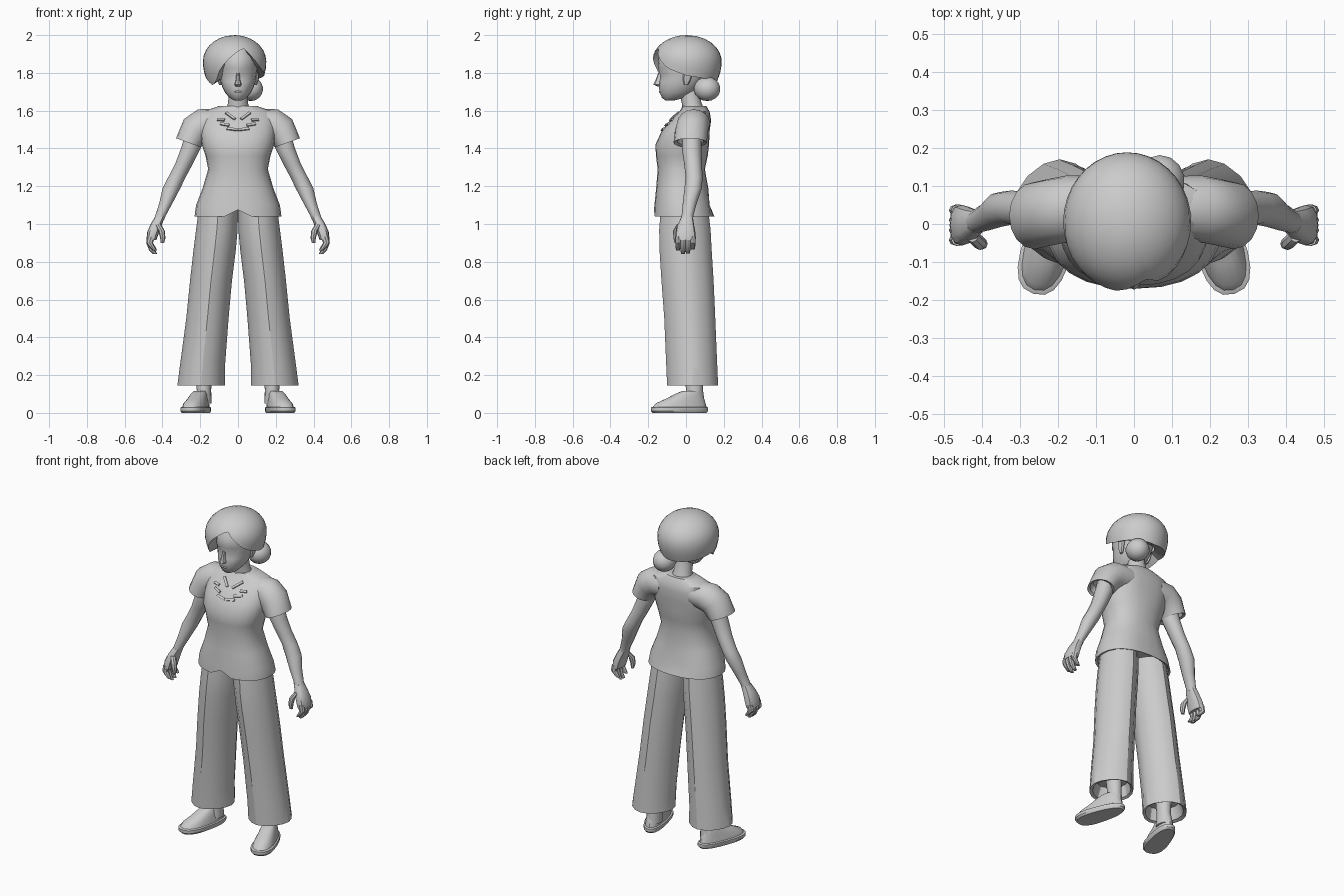
import bpy, bmesh, math
from mathutils import Vector, Matrix
from mathutils.bvhtree import BVHTree

GREY = bpy.data.materials.new("plain_grey")
GREY.diffuse_color = (0.6, 0.6, 0.6, 1)


def finish(name, bm, angle=35):
    bmesh.ops.recalc_face_normals(bm, faces=bm.faces)
    me = bpy.data.meshes.new(name)
    bm.to_mesh(me)
    bm.free()
    me.materials.append(GREY)
    ob = bpy.data.objects.new(name, me)
    bpy.context.collection.objects.link(ob)
    bpy.context.view_layer.objects.active = ob
    ob.select_set(True)
    bpy.ops.object.shade_smooth_by_angle(angle=math.radians(angle))
    ob.select_set(False)
    return ob


def spow(v, p):
    return math.copysign(abs(v) ** p, v)


def loft(name, rings, n=16, power=2.0, side=1, shape=None, angle=35):
    """Skin rings (x, y, z, half width, half depth, tilt in degrees)."""
    bm = bmesh.new()
    rows = []
    for i, r in enumerate(rings):
        x, y, z, ru, rv = r[:5]
        t = math.radians(r[5]) if len(r) > 5 else 0
        row = []
        for k in range(n):
            a = 2 * math.pi * k / n
            u = ru * spow(math.cos(a), 2 / power)
            v = rv * spow(math.sin(a), 2 / power)
            p = Vector((x + u * math.cos(t), y + v, z + u * math.sin(t)))
            if shape:
                p = shape(p, i, a)
            p.x *= side
            row.append(bm.verts.new(p))
        rows.append(row)
    for a, b in zip(rows, rows[1:]):
        for k in range(n):
            bm.faces.new((a[k], a[(k + 1) % n], b[(k + 1) % n], b[k]))
    bm.faces.new(rows[0])
    bm.faces.new(rows[-1])
    return finish(name, bm, angle)


# Shirt, with a recessed hem and a small notch at the front
def shirt_shape(p, i, a):
    if i < 3 and p.y < 0 and abs(p.x) < 0.03:
        p.z += 0.035
    if i > 2 and p.z < 1.5:                     # flatter back
        p.y = min(p.y, 0.125)
    return p


shirt = loft("shirt", [
    (0, -.01, 1.10, .19, .13), (0, -.01, 1.045, .215, .15), (0, -.01, 1.04, .23, .16),
    (0, -.015, 1.10, .222, .152), (0, -.02, 1.19, .187, .138), (0, -.025, 1.29, .158, .125),
    (0, -.022, 1.36, .172, .137), (0, -.02, 1.42, .192, .142), (0, .002, 1.49, .20, .132),
    (0, .025, 1.55, .20, .108), (0, .045, 1.595, .185, .08), (0, .045, 1.625, .10, .062)],
    n=24, power=2.3, shape=shirt_shape)

# Neck
loft("neck", [(0, .045, 1.58, .075, .065), (0, .03, 1.64, .052, .052),
              (0, .012, 1.72, .05, .055)], n=12)


# Head: a narrow chin, brow and cheeks, with eye hollows
def face_shape(p, i, a):
    front = max(0, -math.sin(a))
    if i == 5 and 0.02 < abs(p.x) < 0.07 and front > 0:
        p.y += 0.012
    return p


loft("head", [
    (0, -.085, 1.655, .022, .025), (0, -.065, 1.668, .045, .062), (0, -.045, 1.695, .068, .095),
    (0, -.035, 1.725, .083, .108), (0, -.02, 1.755, .092, .122), (0, -.01, 1.79, .098, .13),
    (0, -.005, 1.825, .105, .142), (0, 0, 1.88, .105, .145), (0, 0, 1.93, .08, .11)],
    n=20, shape=face_shape)
loft("nose", [(0, -.138, 1.728, .012, .012), (0, -.145, 1.738, .019, .028),
              (0, -.142, 1.765, .011, .018), (0, -.135, 1.80, .008, .012)], n=8)
loft("lips", [(0, -.128, 1.692, .014, .009), (0, -.13, 1.70, .026, .014),
              (0, -.13, 1.708, .014, .01)], n=8)
for s in (-1, 1):
    loft("ear", [(.092, 0, 1.735, .008, .01), (.098, .005, 1.765, .012, .022),
                 (.10, .01, 1.80, .012, .025)], n=8, side=s)

# Hair cap: the lower edge follows a parted, swept fringe
EDGE = [(-180, 1.785), (-150, 1.735), (-133, 1.75), (-115, 1.83), (-95, 1.89), (-72, 1.935),
        (-55, 1.88), (-35, 1.825), (0, 1.785), (45, 1.765), (90, 1.755), (140, 1.765), (180, 1.785)]


def edge_height(deg):
    for (a, za), (b, zb) in zip(EDGE, EDGE[1:]):
        if a <= deg <= b:
            return za + (zb - za) * (deg - a) / (b - a)
    return EDGE[0][1]


def cap_radius(z):
    if z > 1.86:
        return math.sqrt(max(0, 1 - ((z - 1.86) / 0.14) ** 2))
    return 1 - 12 * (1.86 - z) ** 2


def build_hair():
    bm = bmesh.new()
    n, m = 36, 9
    top = bm.verts.new((-.015, .005, 2.0))
    rows = []
    for j in range(1, m + 2):
        row = []
        for k in range(n):
            deg = -180 + 360 * k / n
            a = math.radians(deg)
            low = edge_height(deg)
            t = min(j, m) / m
            z = 2.0 - (2.0 - low) * t ** 1.7
            r = cap_radius(z)
            if j > m:                            # inner lip
                r, z = r * 0.62, z + 0.03
            row.append(bm.verts.new((-.018 + .168 * r * math.cos(a),
                                     .005 + .184 * r * math.sin(a), z)))
        rows.append(row)
    for k in range(n):
        bm.faces.new((top, rows[0][k], rows[0][(k + 1) % n]))
        for a, b in zip(rows, rows[1:]):
            bm.faces.new((a[k], b[k], b[(k + 1) % n], a[(k + 1) % n]))
    finish("hair", bm, 40)


build_hair()
bm = bmesh.new()
bmesh.ops.create_uvsphere(bm, u_segments=14, v_segments=9, radius=1,
                          matrix=Matrix.Translation((.068, .112, 1.715)) @ Matrix.Diagonal((.066, .07, .064, 1)))
finish("hair_bun", bm)

# Collar trim: thin plates laid on the shirt front
surface = BVHTree.FromObject(shirt, bpy.context.evaluated_depsgraph_get())


def trim(name, x, z, w, h, tilt):
    hit, normal, _, _ = surface.ray_cast(Vector((x, -1, z)), Vector((0, 1, 0)))
    bm = bmesh.new()
    rot = normal.to_track_quat('Z', 'Y').to_matrix().to_4x4()
    mat = Matrix.Translation(hit + normal * .003) @ rot @ Matrix.Rotation(tilt, 4, 'Z') @ Matrix.Diagonal((w, h, .009, 1))
    bmesh.ops.create_cube(bm, size=1, matrix=mat)
    finish(name, bm)


for s in (-1, 1):
    for x, z, w, t in ((.03, 1.50, .06, .15), (.07, 1.525, .05, .2), (.09, 1.55, .04, .1), (.04, 1.57, .07, .8)):
        trim("collar_trim", s * x, z, w, .014, s * t)


def shoe_shape(p, i, a):
    # Widen the toe, then turn the shoe outwards
    p.x *= 1 - 1.1 * p.y
    return Matrix.Rotation(math.radians(17), 3, 'Z') @ p + Vector((.218, -.033, 0))


for s in (-1, 1):
    # Sleeve with recessed opening
    loft("sleeve", [(.10, .045, 1.535, .075, .08, 85), (.175, .04, 1.53, .085, .088, 65),
                    (.225, .03, 1.50, .083, .088, 42), (.262, .022, 1.43, .07, .088, 20),
                    (.262, .022, 1.438, .055, .07, 20), (.25, .025, 1.47, .05, .06, 20)],
         n=16, side=s)
    # Arm
    loft("arm", [(.225, .03, 1.49, .05, .05), (.25, .03, 1.40, .052, .052), (.285, .037, 1.32, .047, .047),
                 (.322, .043, 1.25, .046, .045), (.352, .038, 1.19, .047, .046), (.382, .02, 1.11, .035, .037),
                 (.41, .008, 1.045, .028, .031), (.42, .005, 1.02, .028, .032)], n=12, side=s)
    # Hand
    loft("palm", [(.412, .006, 1.04, .027, .03), (.432, 0, 1.0, .03, .042), (.45, -.003, .955, .032, .053),
                  (.458, -.003, .915, .026, .053)], n=12, power=2.5, side=s)
    for k in range(4):
        y = -.042 + .026 * k
        low = (.86, .842, .845, .865)[k]
        loft("finger", [(.46, y, .935, .02, .016), (.468, y, .90, .018, .015),
                        (.456, y, low + .02, .015, .014), (.44, y, low, .011, .01)], n=8, side=s)
    loft("thumb", [(.425, -.03, 1.0, .016, .018), (.405, -.05, .965, .017, .018),
                   (.398, -.052, .925, .014, .015), (.40, -.05, .90, .009, .01)], n=8, side=s)
    # Wide trouser leg with creased front and back
    loft("trouser_leg", [(.185, .035, .22, .09, .10), (.192, .035, .152, .108, .12),
                         (.195, .035, .145, .126, .135), (.187, .03, .26, .119, .135),
                         (.162, .02, .50, .112, .135), (.143, .008, .70, .111, .138),
                         (.124, -.002, .86, .112, .138), (.112, -.006, .97, .110, .136),
                         (.104, -.008, 1.08, .104, .125)],
         n=16, power=1.75, side=s, angle=25)
    # Ankle
    loft("ankle", [(.185, .045, .05, .045, .055), (.18, .045, .12, .038, .045),
                   (.182, .04, .24, .045, .05)], n=12, side=s)
    # Shoe: sole and rounded upper
    loft("shoe_sole", [(0, 0, 0, .057, .148), (0, 0, .01, .064, .157), (0, 0, .028, .064, .157),
                       (0, 0, .032, .058, .15)], n=20, power=2.5, side=s, shape=shoe_shape)
    loft("shoe_upper", [(0, 0, .03, .057, .148), (0, .005, .05, .054, .138), (0, .03, .075, .047, .105),
                        (0, .05, .10, .042, .075), (0, .065, .115, .036, .052)],
         n=20, power=2.3, side=s, shape=shoe_shape)
